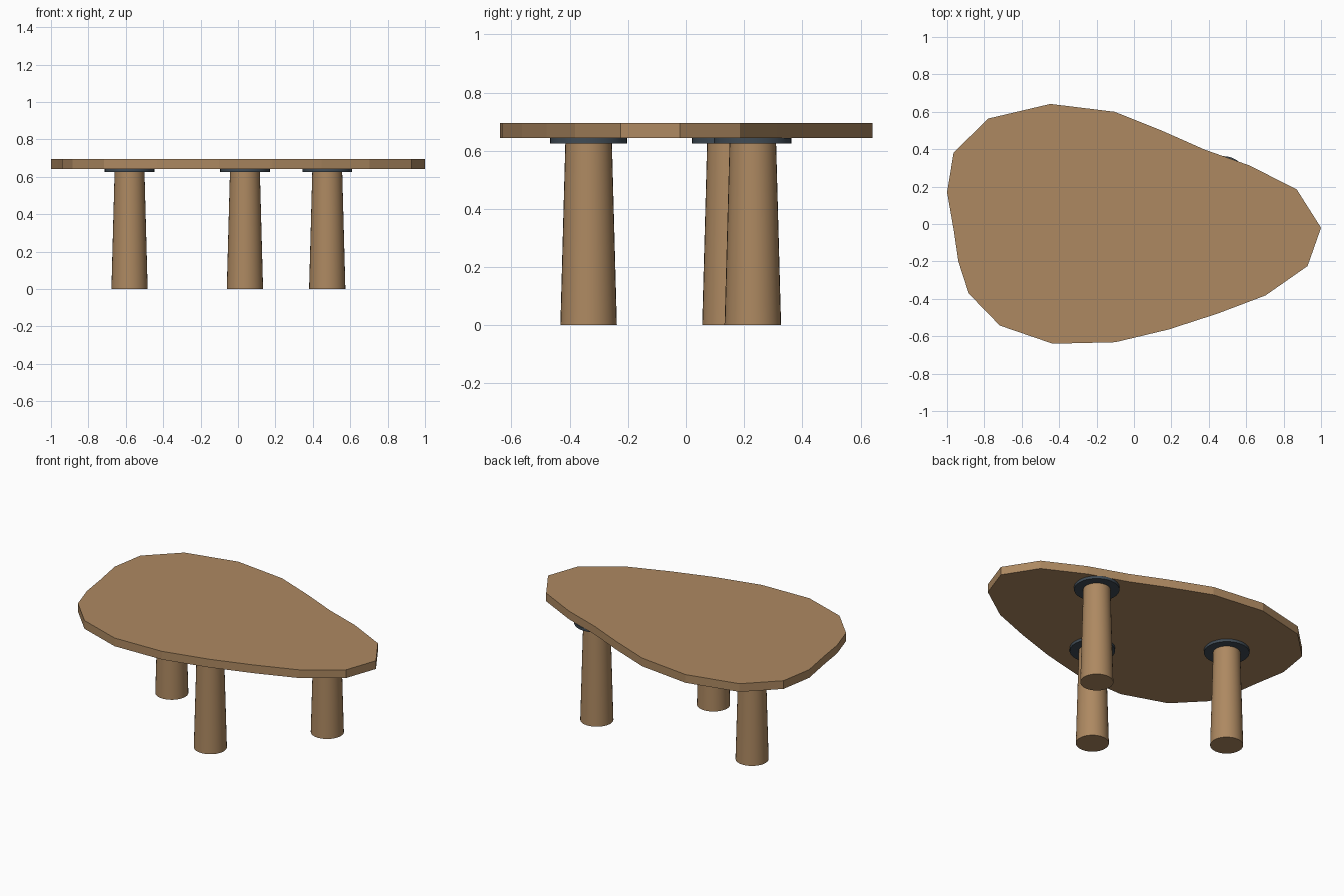
import bpy
import bmesh
import math

if "Cube" in bpy.data.objects:
    bpy.data.objects.remove(bpy.data.objects["Cube"])

LEG_TOP, PLATE_TOP, TABLE_TOP = 0.625, 0.643, 0.696


def material(name, color):
    mat = bpy.data.materials.new(name)
    mat.diffuse_color = (*color, 1)
    mat.use_nodes = True
    mat.node_tree.nodes["Principled BSDF"].inputs["Base Color"].default_value = mat.diffuse_color
    return mat


wood = material("wood", (0.42, 0.25, 0.12))
metal = material("dark_metal", (0.05, 0.07, 0.09))


def cone(name, x, y, z0, z1, r0, r1, mat):
    bpy.ops.mesh.primitive_cone_add(vertices=32, radius1=r0, radius2=r1, depth=z1 - z0,
                                    location=(x, y, (z0 + z1) / 2))
    ob = bpy.context.object
    ob.name = name
    ob.data.materials.append(mat)
    bpy.ops.object.shade_smooth_by_angle(angle=math.radians(30))


# Tabletop: faceted pebble outline extruded to a slab
outline = [(1.0, -0.02), (0.87, 0.185), (0.617, 0.313), (0.377, 0.398), (0.147, 0.5),
           (-0.104, 0.6), (-0.447, 0.642), (-0.778, 0.564), (-0.965, 0.382), (-1.0, 0.17),
           (-0.965, -0.03), (-0.94, -0.2), (-0.885, -0.37), (-0.717, -0.543), (-0.434, -0.64),
           (-0.1, -0.632), (0.185, -0.564), (0.447, -0.479), (0.703, -0.382), (0.928, -0.225)]
bm = bmesh.new()
base = bm.faces.new([bm.verts.new((x, y, PLATE_TOP)) for x, y in outline])
top = bmesh.ops.extrude_face_region(bm, geom=[base], use_keep_orig=True)
bmesh.ops.translate(bm, vec=(0, 0, TABLE_TOP - PLATE_TOP),
                    verts=[g for g in top["geom"] if isinstance(g, bmesh.types.BMVert)])
bmesh.ops.recalc_face_normals(bm, faces=bm.faces)
mesh = bpy.data.meshes.new("tabletop")
bm.to_mesh(mesh)
bm.free()
mesh.materials.append(wood)
bpy.context.collection.objects.link(bpy.data.objects.new("tabletop", mesh))

# Three tapered legs, each with a round mounting plate
for name, x, y in [("left", -0.58, 0.153), ("front", 0.037, -0.335), ("right", 0.477, 0.23)]:
    cone(name + "_leg", x, y, 0, LEG_TOP, 0.097, 0.08, wood)
    cone(name + "_mounting_plate", x, y, LEG_TOP, PLATE_TOP, 0.133, 0.133, metal)
